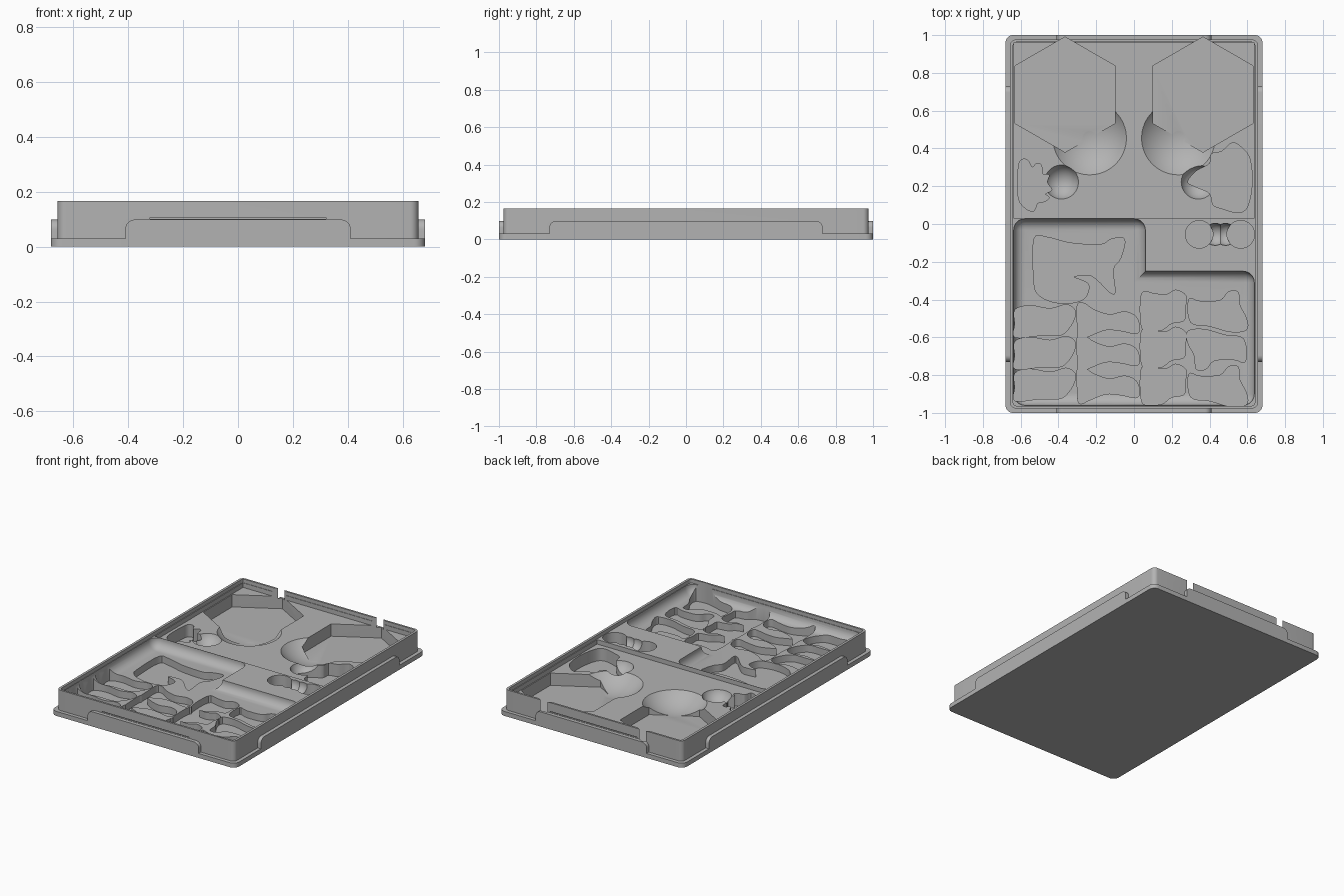
import bpy, bmesh, math
from mathutils import Vector

start = bpy.data.objects.get("Cube")
if start:
    bpy.data.objects.remove(start, do_unlink=True)

TOP = 0.3          # cutters reach above the rim
PLATEAU, BACK_FLOOR, POCKET_FLOOR, DEEP = 0.14, 0.11, 0.075, 0.028

grey = bpy.data.materials.new("plain grey")
grey.use_nodes = True
colour = (0.45, 0.45, 0.45, 1)
grey.diffuse_color = colour
grey.node_tree.nodes["Principled BSDF"].inputs["Base Color"].default_value = colour


def finish(bm, name):
    bmesh.ops.recalc_face_normals(bm, faces=bm.faces)
    mesh = bpy.data.meshes.new(name)
    bm.to_mesh(mesh)
    bm.free()
    mesh.materials.append(grey)
    obj = bpy.data.objects.new(name, mesh)
    bpy.context.collection.objects.link(obj)
    return obj


def box(name, low, high, radius=0, pick=None):
    """Box between two corners; edges accepted by pick(direction, middle) are rounded."""
    low, high = Vector(low), Vector(high)
    bm = bmesh.new()
    bmesh.ops.create_cube(bm, size=1)
    for v in bm.verts:
        v.co = (low + high) / 2 + v.co * (high - low)
    if radius:
        edges = [e for e in bm.edges
                 if pick((e.verts[0].co - e.verts[1].co).normalized(),
                         (e.verts[0].co + e.verts[1].co) / 2)]
        bmesh.ops.bevel(bm, geom=edges, offset=radius, segments=8,
                        profile=0.5, affect='EDGES')
    return finish(bm, name)


def upright(direction, middle):
    return abs(direction.z) > 0.9


def prism(name, points, bottom, top=TOP):
    bm = bmesh.new()
    face = bm.faces.new([bm.verts.new((x, y, bottom)) for x, y in points])
    grown = bmesh.ops.extrude_face_region(bm, geom=[face])
    for v in grown["geom"]:
        if isinstance(v, bmesh.types.BMVert):
            v.co.z = top
    return finish(bm, name)


def ring(x, y, radius, sides):
    """Regular outline with one corner pointing to the back."""
    turn = math.tau / sides
    return [(x + radius * math.sin(i * turn), y + radius * math.cos(i * turn))
            for i in range(sides)]


def smooth(points, steps=4):
    """Closed flowing outline through a few points."""
    pts = [Vector(p) for p in points]
    out = []
    for i in range(len(pts)):
        a, b, c, d = (pts[(i + k) % len(pts)] for k in (-1, 0, 1, 2))
        for s in range(steps):
            t = s / steps
            out.append(b + (c - a) * t / 2 + (a * 2 - b * 5 + c * 4 - d) * t * t / 2
                       + (b * 3 - a - c * 3 + d) * t ** 3 / 2)
    return out


def bowl(name, x, y, radius, level, bottom):
    """Ball that leaves a dish of the given radius at a given floor level."""
    depth = level - bottom
    ball = (radius ** 2 + depth ** 2) / (2 * depth)
    bm = bmesh.new()
    bmesh.ops.create_uvsphere(bm, u_segments=64, v_segments=48, radius=ball)
    bmesh.ops.translate(bm, verts=bm.verts, vec=(x, y, bottom + ball))
    return finish(bm, name)


def combine(target, tool, operation='DIFFERENCE'):
    mod = target.modifiers.new(tool.name, 'BOOLEAN')
    mod.object, mod.operation, mod.solver = tool, operation, 'EXACT'
    bpy.context.view_layer.objects.active = target
    bpy.ops.object.modifier_apply(modifier=mod.name)
    bpy.data.objects.remove(tool, do_unlink=True)


# Tray block, foot flange and the raised tabs around it
tray = box("insert_tray", (-.656, -.976, 0), (.656, .976, .165), .03, upright)
combine(tray, box("flange", (-.68, -1, 0), (.68, 1, .03), .04, upright), 'UNION')
combine(tray, box("end_tabs", (-.41, -1, 0), (.41, 1, .098), .035,
                  lambda d, m: abs(d.y) > .9 and m.z > .05), 'UNION')
combine(tray, box("side_tabs", (-.68, -.73, 0), (.68, .73, .098), .035,
                  lambda d, m: abs(d.x) > .9 and m.z > .05), 'UNION')

# Recess inside the rim, and the lower back floor
combine(tray, box("rim_recess", (-.64, -.963, PLATEAU), (.64, .963, TOP), .02, upright))
combine(tray, box("back_recess", (-.635, .03, BACK_FLOOR), (.635, .96, TOP)))

# Two overlapping rounded pockets at the front
def scooped(direction, middle):
    return upright(direction, middle) or middle.z < .1

combine(tray, box("left_pocket", (-.637, -.96, POCKET_FLOOR), (.06, .028, TOP), .06, scooped))
combine(tray, box("right_pocket", (-.3, -.96, POCKET_FLOOR), (.637, -.25, TOP), .06, scooped))

# Hexagon wells with finger bowls, mirrored left and right
for side in (-1, 1):
    combine(tray, prism("hexagon_well", ring(side * .365, .685, .305, 6), DEEP))
    combine(tray, bowl("finger_bowl", side * .235, .455, .195, BACK_FLOOR, .025))
    combine(tray, bowl("small_bowl", side * .362 - .022, .222, .09, BACK_FLOOR, .045))

# Token holes on the plateau, with finger gaps between
for x in (.345, .565):
    combine(tray, prism("token_hole", ring(x, -.055, .073, 48), .06))
for x in (.43, .485):
    combine(tray, bowl("token_gap", x, -.055, .058, PLATEAU, .07))

# Flowing figure wells
left_figure = [(-.605, .33), (-.565, .34), (-.54, .3), (-.515, .32), (-.49, .31),
               (-.485, .265), (-.45, .26), (-.46, .22), (-.435, .18), (-.47, .16),
               (-.45, .14), (-.47, .12), (-.51, .11), (-.53, .07), (-.57, .08),
               (-.61, .13), (-.615, .24)]
right_figure = [(.41, .37), (.465, .385), (.52, .43), (.575, .4), (.615, .34),
                (.625, .21), (.6, .09), (.55, .06), (.47, .08), (.42, .1), (.41, .14),
                (.39, .17), (.32, .2), (.285, .225), (.33, .28), (.4, .32)]
large_figure = [(-.53, -.08), (-.46, -.07), (-.34, -.1), (-.18, -.11), (-.12, -.08),
                (-.05, -.08), (-.07, -.18), (-.11, -.24), (-.1, -.36), (-.13, -.36),
                (-.19, -.3), (-.24, -.27), (-.32, -.28), (-.25, -.31), (-.24, -.35),
                (-.27, -.4), (-.35, -.42), (-.44, -.41), (-.51, -.37), (-.53, -.3)]
for outline in (left_figure, right_figure, large_figure):
    combine(tray, prism("figure_well", smooth(outline), DEEP))

# Four columns of three smaller figure wells: outline, row spacing, turned middle row
column_a = [(-.63, -.454), (-.55, -.432), (-.445, -.448), (-.36, -.427), (-.313, -.455),
            (-.318, -.507), (-.355, -.565), (-.4, -.59), (-.5, -.59), (-.63, -.6),
            (-.63, -.53)]
column_b = [(-.3, -.43), (-.265, -.42), (-.21, -.455), (-.13, -.48), (-.05, -.465),
            (.01, -.49), (.03, -.55), (.01, -.58), (-.07, -.565), (-.15, -.56),
            (-.23, -.59), (-.29, -.61), (-.3, -.53)]
column_c = [(.04, -.37), (.11, -.37), (.17, -.375), (.22, -.35), (.275, -.38),
            (.27, -.45), (.265, -.51), (.2, -.525), (.15, -.56), (.09, -.565),
            (.04, -.545)]
column_d = [(.29, -.4), (.35, -.41), (.455, -.405), (.5, -.36), (.55, -.36), (.56, -.43),
            (.595, -.5), (.595, -.56), (.51, -.57), (.4, -.54), (.3, -.52)]
for outline, pitch, turned in ((column_a, .168, False), (column_b, .17, False),
                               (column_c, .196, False), (column_d, .198, True)):
    for row in range(3):
        pts = outline
        if turned and row == 1:
            pts = [(.88 - x, -.93 - y) for x, y in outline]
        pts = [(x, y - row * pitch) for x, y in pts]
        combine(tray, prism("small_well", smooth(pts), DEEP))

# Thin catch grooves in both end walls
for side in (-1, 1):
    a, b = sorted((side * .968, side * 1.1))
    combine(tray, box("catch_groove", (-.32, a, .1), (.32, b, .106)))

tray.select_set(True)
bpy.context.view_layer.objects.active = tray
bpy.ops.object.shade_smooth_by_angle(angle=math.radians(30))
